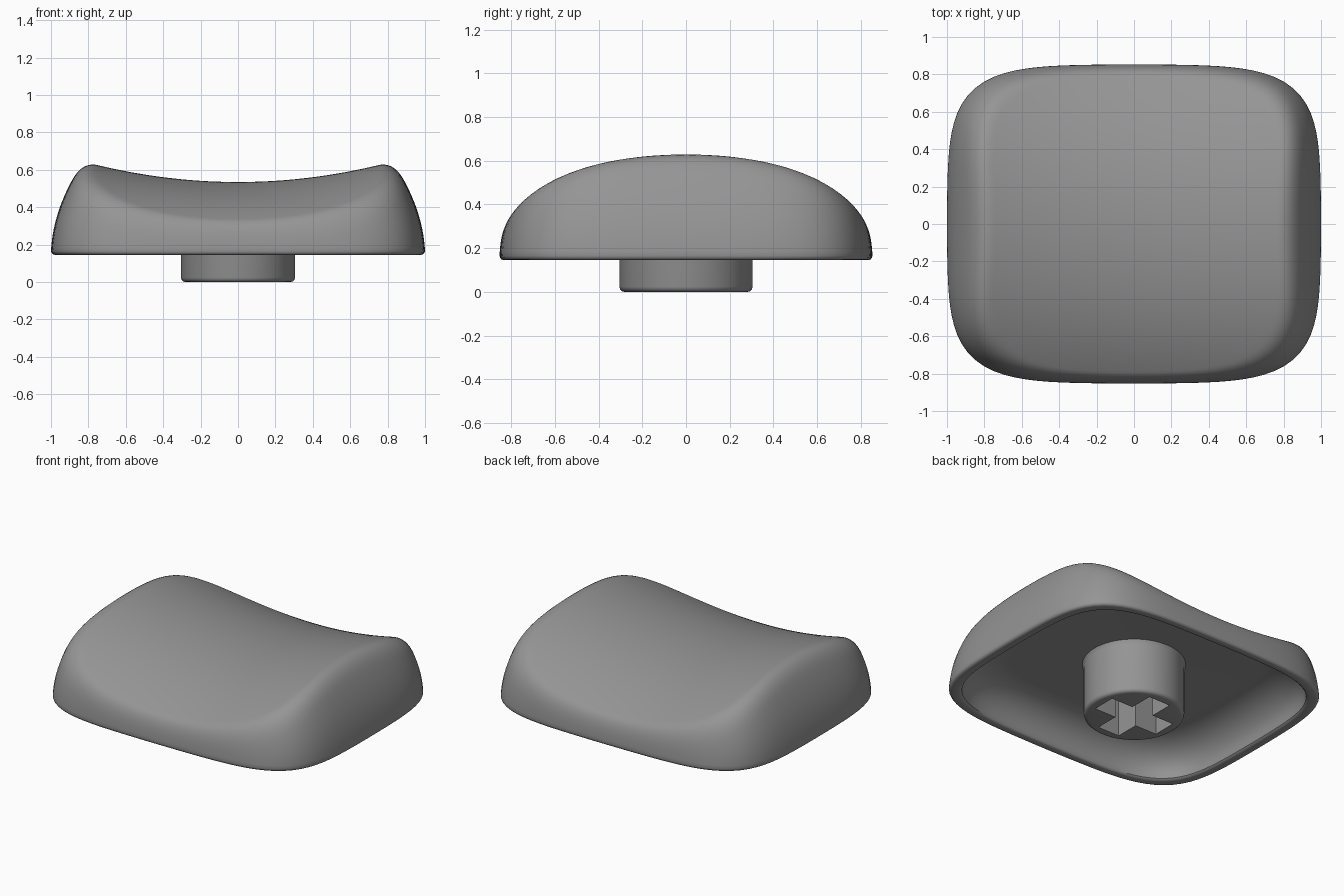
import bpy, bmesh, math

if "Cube" in bpy.data.objects:
    bpy.data.objects.remove(bpy.data.objects["Cube"])

SIDES = 128
grey = bpy.data.materials.new("mid grey")
grey.diffuse_color = (0.3, 0.3, 0.3, 1)
grey.use_nodes = True
grey.node_tree.nodes["Principled BSDF"].inputs["Base Color"].default_value = grey.diffuse_color


def loft(name, rings, angle=35):
    """Skin closed rings of equal length and cap both ends with a centre vertex."""
    bm = bmesh.new()
    loops = [[bm.verts.new(p) for p in ring] for ring in rings]
    n = len(loops[0])
    for a, b in zip(loops, loops[1:]):
        for i in range(n):
            j = (i + 1) % n
            bm.faces.new((a[i], a[j], b[j], b[i]))
    for end, ring in ((loops[0], rings[0]), (loops[-1], rings[-1])):
        mid = bm.verts.new((0, 0, sum(p[2] for p in ring) / n))
        for i in range(n):
            bm.faces.new((end[i], end[(i + 1) % n], mid))
    bmesh.ops.recalc_face_normals(bm, faces=bm.faces)
    mesh = bpy.data.meshes.new(name)
    bm.to_mesh(mesh)
    bm.free()
    ob = bpy.data.objects.new(name, mesh)
    bpy.context.collection.objects.link(ob)
    mesh.materials.append(grey)
    smooth(ob, angle)
    return ob


def smooth(ob, angle):
    bpy.ops.object.select_all(action='DESELECT')
    ob.select_set(True)
    bpy.context.view_layer.objects.active = ob
    bpy.ops.object.shade_smooth_by_angle(angle=math.radians(angle))


# rounded-square outline of the cap with gently bowed sides
def outline(s):
    pts = []
    for i in range(SIDES):
        t = 2 * math.pi * i / SIDES
        c, d = math.cos(t), math.sin(t)
        r = 1 / (abs(c) ** 5 + abs(d) ** 5) ** 0.2
        u, v = r * c, r * d
        pts.append((s * u * (1 - 0.03 * v * v), s * 0.853 * v * (1 - 0.03 * u * u)))
    return pts


# saddle-shaped top blended into the bulging side wall
def cap_height(x, y, s):
    top = 0.535 + 0.16 * x * x - 0.28 * y * y - 0.06 * y ** 4
    side = 0.165 + (math.sqrt(0.0025 + 2.6 * (1 - s)) - 0.05) / 1.3
    blend = 0.12
    h = max(blend - abs(top - side), 0) / blend
    return min(top, side) - h * h * blend / 4


rings = []
# outer shell, centre to rim
STEPS = 48
for k in range(STEPS):
    s = max(1 - (1 - 0.985 * k / STEPS) ** 2, 0.01)
    rings.append([(x, y, max(cap_height(x, y, s), 0.17)) for x, y in outline(s)])
# rounded bottom lip
for s, z in ((1, 0.165), (0.997, 0.156), (0.991, 0.149), (0.982, 0.146),
             (0.95, 0.146), (0.938, 0.149), (0.93, 0.157)):
    rings.append([(x, y, z) for x, y in outline(s)])
# hollow underside curving up to a flat ceiling
for k in range(1, 15):
    a = math.pi / 2 * k / 14
    s, z = 0.67 + 0.258 * math.cos(a), 0.16 + 0.2 * math.sin(a)
    rings.append([(x, y, z) for x, y in outline(s)])
loft("cap_shell", rings)


# round mounting stem with softened foot and slightly flared root
def circle(r, z):
    return [(r * math.cos(2 * math.pi * i / 64), r * math.sin(2 * math.pi * i / 64), z)
            for i in range(64)]


stem = loft("stem", [circle(r, z) for r, z in (
    (0.28, 0), (0.292, 0.003), (0.301, 0.011), (0.305, 0.024),
    (0.305, 0.335), (0.308, 0.348), (0.315, 0.362), (0.315, 0.38))])

# cross-shaped socket cut into the stem
L, W = 0.24, 0.08
cross = [(L, -W), (L, W), (W, W), (W, L), (-W, L), (-W, W),
         (-L, W), (-L, -W), (-W, -W), (-W, -L), (W, -L), (W, -W)]
cutter = loft("socket_cutter", [[(x, y, z) for x, y in cross] for z in (-0.1, 0.34)])
cutter.hide_render = True
cut = stem.modifiers.new("socket", 'BOOLEAN')
cut.object = cutter
cut.operation = 'DIFFERENCE'
cut.solver = 'EXACT'
bpy.context.view_layer.objects.active = stem
bpy.ops.object.modifier_apply(modifier=cut.name)
bpy.data.objects.remove(cutter)
smooth(stem, 35)
